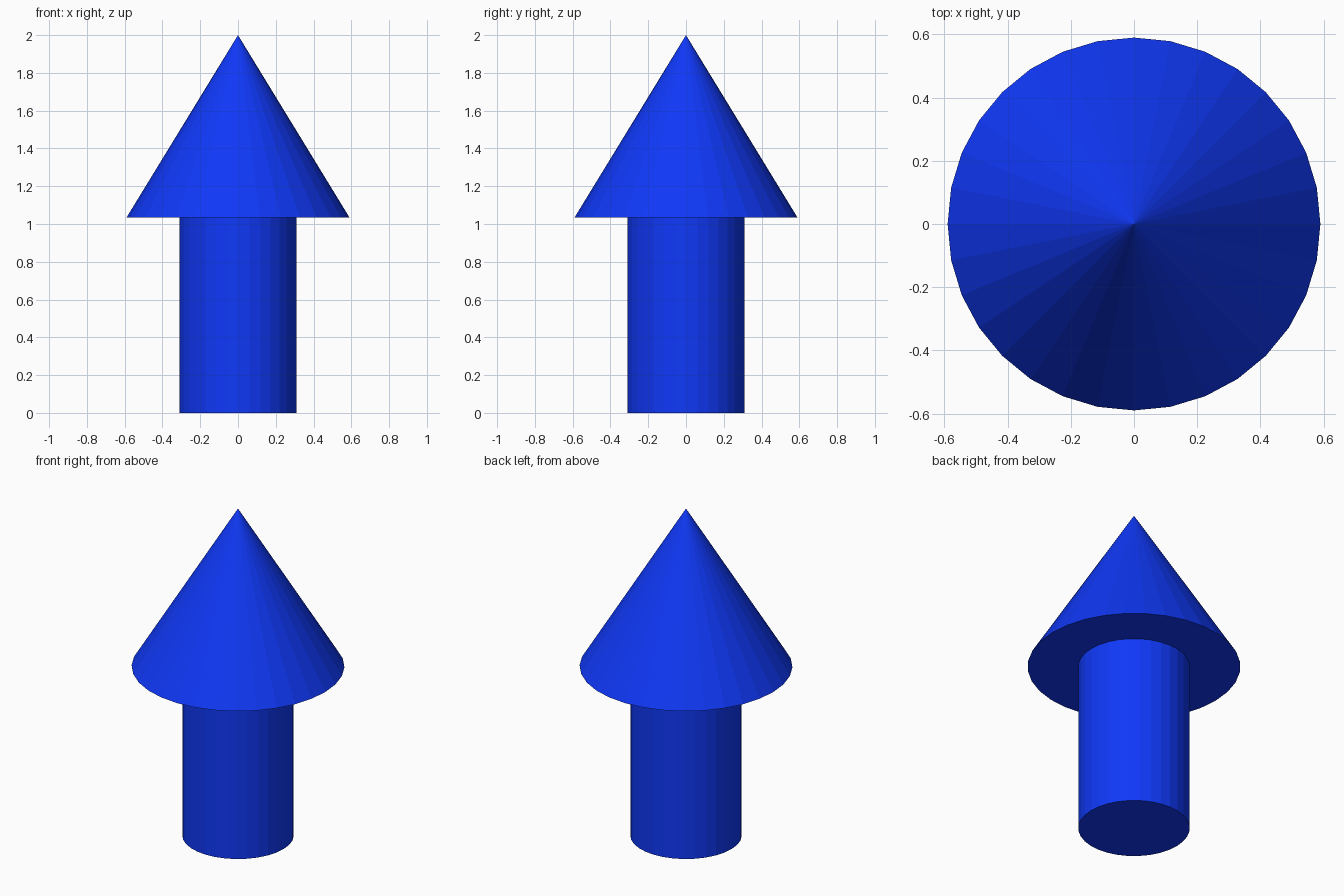
import bpy

if "Cube" in bpy.data.objects:
    bpy.data.objects.remove(bpy.data.objects["Cube"])

SIDES = 32
JOIN_Z = 1.035
TOP_Z = 2.0

blue = bpy.data.materials.new("blue")
blue.diffuse_color = (0.005, 0.04, 0.94, 1.0)
blue.use_nodes = True
blue.node_tree.nodes["Principled BSDF"].inputs["Base Color"].default_value = blue.diffuse_color


def round_part(name, r_bottom, r_top, z0, z1):
    bpy.ops.mesh.primitive_cone_add(
        vertices=SIDES, radius1=r_bottom, radius2=r_top,
        depth=z1 - z0, location=(0, 0, (z0 + z1) / 2))
    obj = bpy.context.object
    obj.name = name
    obj.data.materials.append(blue)
    return obj


# Straight shaft standing on the ground
round_part("shaft", 0.309, 0.309, 0, JOIN_Z)

# Pointed head on top of the shaft
round_part("arrow_head", 0.59, 0, JOIN_Z, TOP_Z)
